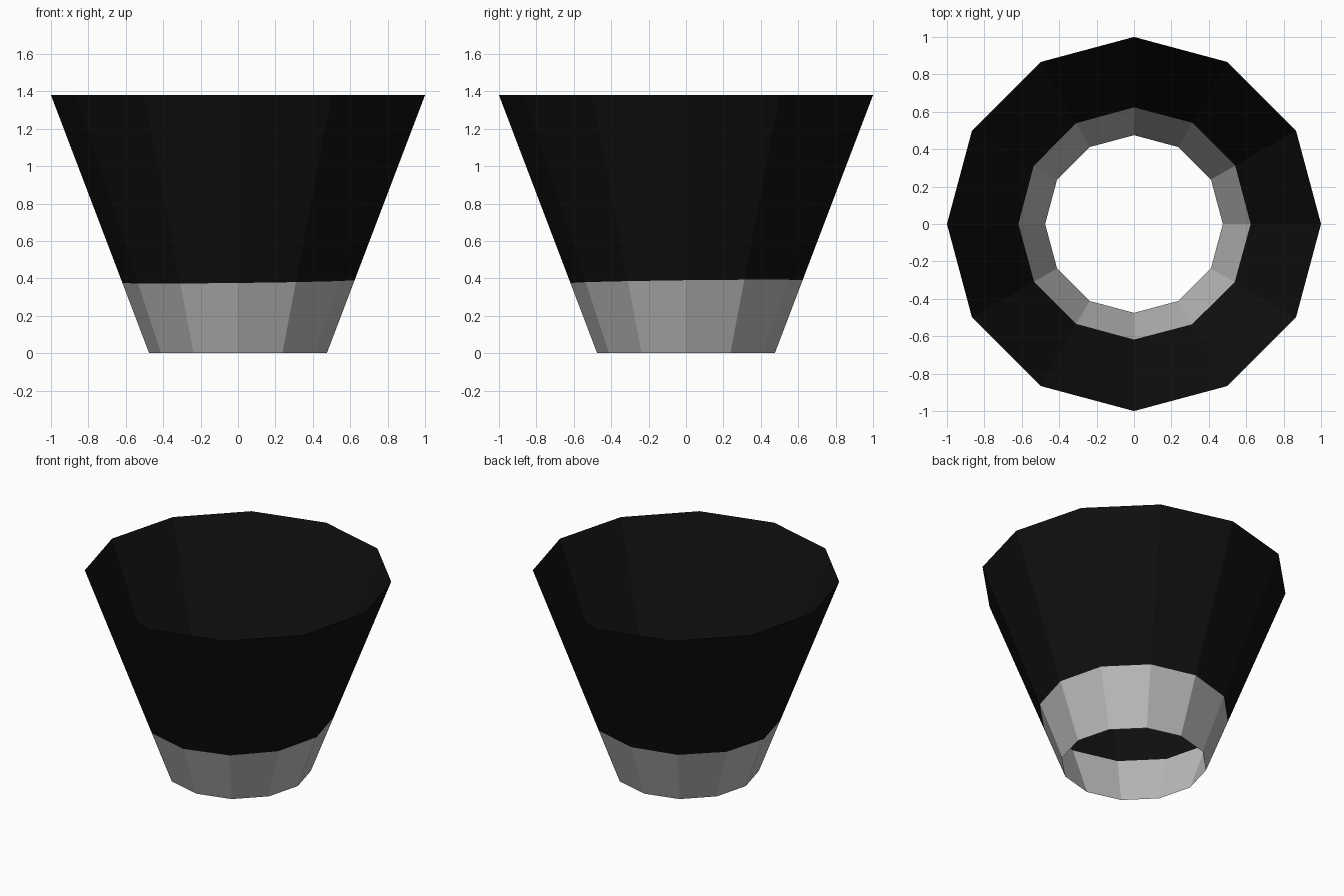
import bpy, bmesh
from mathutils import Vector

if "Cube" in bpy.data.objects:
    bpy.data.objects.remove(bpy.data.objects["Cube"])

SIDES, R_BOTTOM, R_TOP, HEIGHT = 12, 0.475, 1.0, 1.38


def material(name, rgb):
    m = bpy.data.materials.new(name)
    m.diffuse_color = (*rgb, 1.0)
    m.use_nodes = True
    m.node_tree.nodes["Principled BSDF"].inputs["Base Color"].default_value = m.diffuse_color
    return m


# Open twelve-sided tapered shell with a corner on each axis
bm = bmesh.new()
bmesh.ops.create_cone(bm, cap_ends=False, segments=SIDES,
                      radius1=R_BOTTOM, radius2=R_TOP, depth=HEIGHT)
bmesh.ops.translate(bm, verts=bm.verts, vec=(0, 0, HEIGHT / 2))
bmesh.ops.recalc_face_normals(bm, faces=bm.faces)
if sum(f.normal.dot(f.calc_center_median()) for f in bm.faces) < 0:
    bmesh.ops.reverse_faces(bm, faces=bm.faces)

# Slightly tilted colour boundary cut around the shell
cut_point = Vector((0, 0, 0.383))
cut_normal = Vector((-0.012, -0.012, 1)).normalized()
bmesh.ops.bisect_plane(bm, geom=bm.verts[:] + bm.edges[:] + bm.faces[:],
                       plane_co=cut_point, plane_no=cut_normal)

# Grey foot band below the cut, black above
for f in bm.faces:
    above = (f.calc_center_median() - cut_point).dot(cut_normal) > 0
    f.material_index = 0 if above else 1
    f.smooth = False

mesh = bpy.data.meshes.new("tapered_shell")
bm.to_mesh(mesh)
bm.free()
mesh.materials.append(material("black", (0.005, 0.005, 0.005)))
mesh.materials.append(material("light_grey", (0.5, 0.5, 0.5)))
bpy.context.collection.objects.link(bpy.data.objects.new("tapered_shell", mesh))
